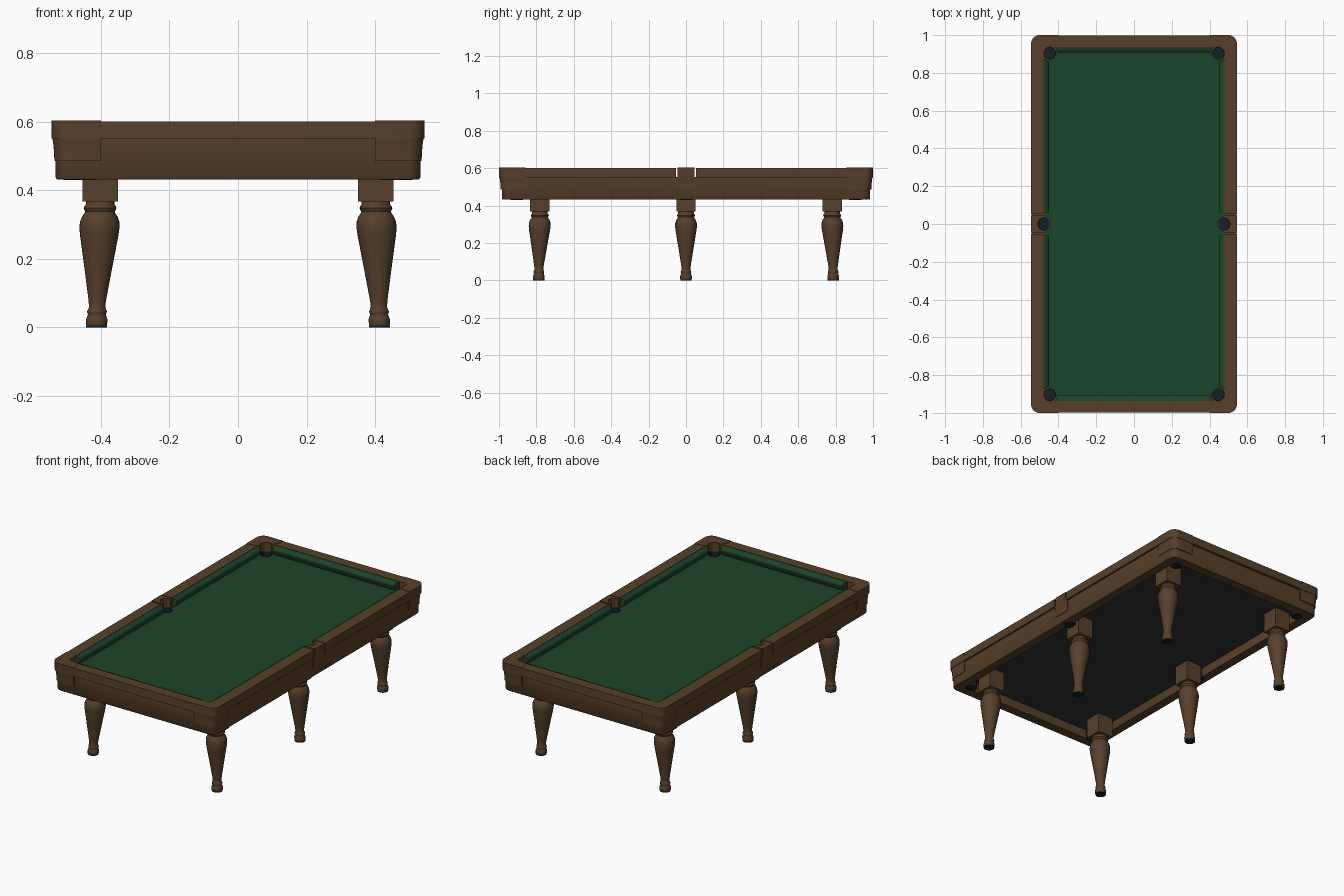
import bpy, bmesh, math

cube = bpy.data.objects.get("Cube")
if cube:
    bpy.data.objects.remove(cube, do_unlink=True)


def material(name, rgb):
    m = bpy.data.materials.new(name)
    m.use_nodes = True
    m.diffuse_color = (*rgb, 1)
    m.node_tree.nodes["Principled BSDF"].inputs["Base Color"].default_value = (*rgb, 1)
    return m


WOOD = material("brown wood", (0.095, 0.051, 0.023))
CLOTH = material("green cloth", (0.011, 0.057, 0.021))
DARK = material("dark rubber", (0.007, 0.015, 0.019))
BASE = material("dark underside", (0.029, 0.033, 0.03))
made = []


def loft(name, loops, mat, cyclic=False):
    """Skin a list of equal-length closed loops of points."""
    bm = bmesh.new()
    rows = [[bm.verts.new(p) for p in loop] for loop in loops]
    pairs = list(zip(rows, rows[1:]))
    if cyclic:
        pairs.append((rows[-1], rows[0]))
    n = len(rows[0])
    for a, b in pairs:
        for i in range(n):
            j = (i + 1) % n
            bm.faces.new((a[i], a[j], b[j], b[i]))
    if not cyclic:
        bm.faces.new(rows[0])
        bm.faces.new(rows[-1])
    bmesh.ops.recalc_face_normals(bm, faces=bm.faces)
    mesh = bpy.data.meshes.new(name)
    bm.to_mesh(mesh)
    bm.free()
    if mat:
        mesh.materials.append(mat)
    ob = bpy.data.objects.new(name, mesh)
    bpy.context.collection.objects.link(ob)
    made.append(ob)
    return ob


def circle(x, y, r, z, n=32):
    return [(x + r * math.cos(math.tau * i / n), y + r * math.sin(math.tau * i / n), z)
            for i in range(n)]


def rect(x0, x1, y0, y1, z):
    return [(x0, y0, z), (x1, y0, z), (x1, y1, z), (x0, y1, z)]


def box(name, x0, x1, y0, y1, z0, z1, mat):
    return loft(name, [rect(x0, x1, y0, y1, z0), rect(x0, x1, y0, y1, z1)], mat)


def corner_arc(hx, hy, r, steps=8):
    return [(hx - r + r * math.cos(a), hy - r + r * math.sin(a))
            for a in (math.pi / 2 * i / steps for i in range(steps + 1))]


def round_rect(hx, hy, r, z):
    q = corner_arc(hx, hy, r)
    flip = q[::-1]
    pts = q + [(-x, y) for x, y in flip] + [(-x, -y) for x, y in q] + [(x, -y) for x, y in flip]
    return [(x, y, z) for x, y in pts]


def cut(ob, cutter):
    """Subtract a temporary cutter and discard it."""
    cutter.hide_render = True
    bpy.context.view_layer.objects.active = ob
    mod = ob.modifiers.new("cut", "BOOLEAN")
    mod.operation, mod.solver, mod.object = "DIFFERENCE", "EXACT", cutter
    bpy.ops.object.modifier_apply(modifier=mod.name)
    made.remove(cutter)
    bpy.data.objects.remove(cutter, do_unlink=True)


# Body: apron frame, top rail, cloth bed and underside panel
apron = loft("apron", [round_rect(*s) for s in (
    (0.529, 0.981, 0.036, 0.432), (0.533, 0.985, 0.04, 0.438), (0.533, 0.985, 0.04, 0.552),
    (0.475, 0.925, 0.004, 0.552), (0.475, 0.925, 0.004, 0.432))], WOOD, cyclic=True)
rail = loft("top_rail", [round_rect(*s) for s in (
    (0.544, 0.999, 0.045, 0.551), (0.544, 0.999, 0.045, 0.601),
    (0.478, 0.937, 0.004, 0.601), (0.478, 0.937, 0.004, 0.551))], WOOD, cyclic=True)
bed = box("cloth_bed", -0.48, 0.48, -0.94, 0.94, 0.492, 0.546, CLOTH)
panel = box("underside_panel", -0.478, 0.478, -0.93, 0.93, 0.486, 0.494, BASE)
cut(rail, box("rail_gap", -0.7, 0.7, -0.053, 0.053, 0.5, 0.7, None))
to_cut = [apron, rail, bed, panel]

# Pocket caps on the corners and the long sides: (inward offset, height)
SKIRT = [(0.009, 0.485), (0.008, 0.51), (0.006, 0.535), (0.003, 0.553), (0.001, 0.575),
         (0, 0.603)]
INNER = [(0.4, 0.972), (0.418, 0.935), (0.45, 0.905), (0.478, 0.87), (0.515, 0.86)]


def corner_plan(d):
    outer = corner_arc(0.545 - d, 1.0 - d, 0.045)
    return [(0.545 - d, 0.858)] + outer + [(0.4, 1.0 - d)] + INNER


for sx, side in ((1, "left"), (-1, "right")):
    for sy, end in ((1, "back"), (-1, "front")):
        to_cut.append(loft(f"corner_cap_{end}_{side}", [
            [(sx * x, sy * y, z) for x, y in corner_plan(d)] for d, z in SKIRT], WOOD))
    # lower half is wider than the part that fits between the rails
    steps = [(d, 0.053, z) for d, z in SKIRT[:4]] + [(d, 0.045, z) for d, z in SKIRT[3:]]
    to_cut.append(loft(f"side_cap_{side}", [
        rect(sx * 0.472, sx * (0.545 - d), -w, w, z) for d, w, z in steps], WOOD))

# Pockets: cut round holes, then line them with cups
spots = [(sx * x, y) for sx in (1, -1) for x, y in ((0.446, 0.904), (0.477, 0), (0.446, -0.904))]
for ob in to_cut:
    cx, cy = ob.data.vertices[0].co[:2]
    for x, y in spots:
        if "cap" in ob.name and math.hypot(cx - x, cy - y) > 0.2:
            continue
        cut(ob, loft("pocket_cutter", [circle(x, y, 0.032, 0.4), circle(x, y, 0.032, 0.7)], None))
CUP = [(0.033, 0.43), (0.033, 0.549), (0.03, 0.549), (0.03, 0.45)]
for i, (x, y) in enumerate(spots):
    loft(f"pocket_cup_{i + 1}", [circle(x, y, r, z) for r, z in CUP], DARK)

# Cushions: nose profile swept along the rail, tapered toward the pockets
NOSE = [(0, 0.599), (0.012, 0.597), (0.024, 0.592), (0.03, 0.586), (0.031, 0.579),
        (0.012, 0.545), (0, 0.545)]


def cushion(name, back, s0, s1, along_y, sign):
    loops = []
    for s, k in ((s0, 0.3), (s1, -0.3)):
        ring = [(sign * (back - d), s + k * d, z) for d, z in NOSE]
        loops.append(ring if along_y else [(b, a, z) for a, b, z in ring])
    loft(name, loops, CLOTH)


for sign, side, end in ((1, "left", "back"), (-1, "right", "front")):
    cushion(f"cushion_{side}_back", 0.481, 0.054, 0.87, True, sign)
    cushion(f"cushion_{side}_front", 0.481, -0.87, -0.054, True, sign)
    cushion(f"cushion_{end}", 0.938, -0.415, 0.415, False, sign)

# Legs: square block, turned shaft with a slight splay, dark foot pad
SHAFT = [(0.029, 0.004), (0.031, 0.009), (0.031, 0.024), (0.028, 0.031), (0.026, 0.037),
         (0.028, 0.042), (0.029, 0.046), (0.027, 0.051), (0.024, 0.057), (0.025, 0.075),
         (0.04, 0.17), (0.056, 0.268), (0.0585, 0.29), (0.0575, 0.308), (0.052, 0.323),
         (0.045, 0.333), (0.043, 0.338), (0.046, 0.343), (0.048, 0.348), (0.046, 0.353),
         (0.042, 0.358), (0.041, 0.37)]
for sx, side in ((1, "left"), (-1, "right")):
    for sy, place in ((1, "back"), (0, "middle"), (-1, "front")):
        x, y = sx * 0.402, sy * 0.781

        def turned(r, z):
            lean = 0.03 * (0.37 - z)
            return circle(x + sx * lean, y + sy * lean * 0.6, r, z)

        tag = f"{place}_{side}"
        box(f"leg_block_{tag}", x - 0.052, x + 0.052, y - 0.052, y + 0.052, 0.367, 0.49, WOOD)
        loft(f"leg_shaft_{tag}", [turned(r, z) for r, z in SHAFT], WOOD)
        loft(f"foot_pad_{tag}", [turned(0.03, 0), turned(0.03, 0.005)], DARK)

# Smooth the turned and rounded parts, keeping edges sharp
bpy.ops.object.select_all(action="DESELECT")
for ob in made:
    ob.select_set(True)
bpy.context.view_layer.objects.active = made[0]
bpy.ops.object.shade_smooth_by_angle(angle=math.radians(42))
